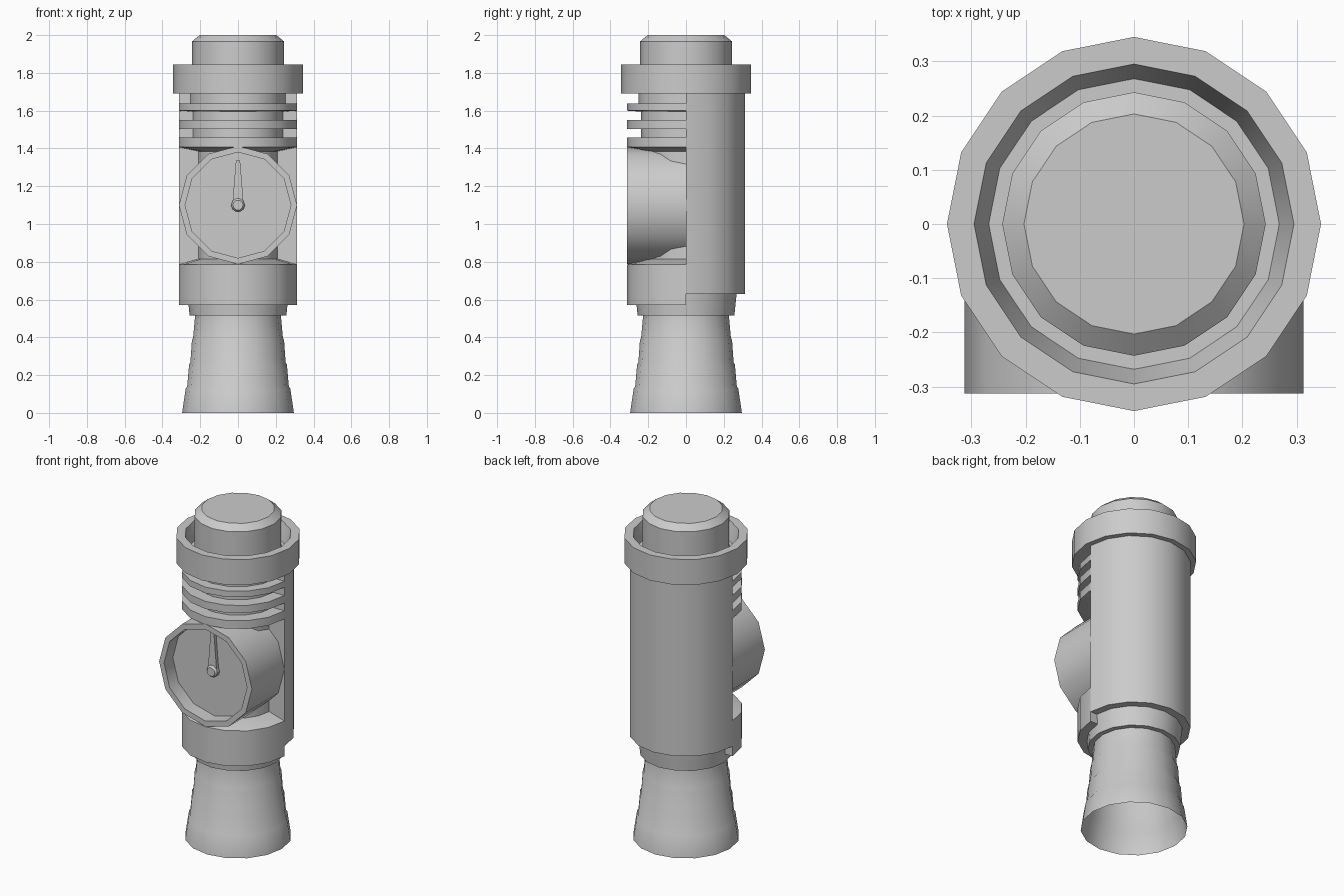
import bpy, bmesh, math
from mathutils import Matrix, Vector

cube = bpy.data.objects.get("Cube")
if cube:
    bpy.data.objects.remove(cube)

grey = bpy.data.materials.new("plain grey")
grey.use_nodes = True
grey.diffuse_color = (0.6, 0.6, 0.6, 1)
grey.node_tree.nodes["Principled BSDF"].inputs["Base Color"].default_value = (0.6, 0.6, 0.6, 1)


def finish(name, bm, matrix=None):
    """Clean the mesh, smooth shallow edges and link the object."""
    bmesh.ops.remove_doubles(bm, verts=bm.verts, dist=1e-5)
    bmesh.ops.recalc_face_normals(bm, faces=bm.faces)
    if matrix:
        bm.transform(matrix)
    for f in bm.faces:
        f.smooth = True
    for e in bm.edges:
        e.smooth = e.is_manifold and e.calc_face_angle(0) < math.radians(35)
    mesh = bpy.data.meshes.new(name)
    bm.to_mesh(mesh)
    bm.free()
    mesh.materials.append(grey)
    obj = bpy.data.objects.new(name, mesh)
    bpy.context.collection.objects.link(obj)
    return obj


def lathe(name, profile, sides=16, start=0, half=False, matrix=None):
    """Turn (radius, height) points about z; a half turn gets flat end caps."""
    bm = bmesh.new()
    steps = sides // 2 if half else sides
    rings = []
    for i in range(steps + 1):
        a = math.radians(start) + math.tau * i / sides
        rings.append([bm.verts.new((r * math.cos(a), r * math.sin(a), z))
                      for r, z in profile])
    for a, b in zip(rings, rings[1:]):
        for j in range(len(profile) - 1):
            quad = [a[j], b[j], b[j + 1], a[j + 1]]
            if profile[j][0] == 0:
                quad.pop(1)
            elif profile[j + 1][0] == 0:
                quad.pop(2)
            bm.faces.new(quad)
    if half:
        bm.faces.new(rings[0])
        bm.faces.new(rings[-1])
    return finish(name, bm, matrix)


# Hollow flared foot with shallow steps
lathe("stepped_foot", [(.296, 0), (.277, .128), (.269, .14), (.259, .256),
                       (.252, .268), (.244, .384), (.238, .396), (.227, .515)])
lathe("foot_collar", [(.227, .515), (.256, .515), (.268, .63)])

# Back half shell
lathe("back_shell", [(0, .63), (.313, .63), (.313, 1.69), (0, 1.69)], half=True)

# Front lower block and slim column behind the gauge
lathe("front_block", [(0, .57), (.313, .57), (.313, .785), (.21, .815), (0, .815)],
      start=180, half=True)
lathe("front_column", [(0, .8), (.21, .8), (.21, 1.4), (0, 1.4)], start=180, half=True)

# Cooling fins, front half only
fins = [(0, 1.385), (.21, 1.385)]
for bottom, top, core in ((1.407, 1.457, .238), (1.504, 1.55, .238), (1.6, 1.637, .252)):
    fins += [(.313, bottom), (.313, top), (core, top), (core, top + .045)]
fins[-1] = (.252, 1.69)
lathe("cooling_fins", fins + [(0, 1.69)], start=180, half=True)

# Top ring with recessed groove, and the button inside it
lathe("top_ring", [(0, 1.69), (.345, 1.69), (.345, 1.845), (.295, 1.845),
                   (.268, 1.75), (0, 1.75)])
lathe("top_button", [(.243, 1.74), (.243, 1.967), (.203, 2), (0, 2)])

# Round gauge facing the front, with hub and needle
face_front = Matrix.Translation((0, 0, 1.1)) @ Matrix.Rotation(math.pi / 2, 4, 'X')
lathe("gauge_body", [(0, 0), (.313, 0), (.313, .313), (.28, .313), (.28, .228), (0, .228)],
      sides=12, matrix=face_front)
lathe("gauge_hub", [(.036, .22), (.036, .25), (.027, .262), (0, .262)],
      sides=10, matrix=face_front)

bm = bmesh.new()
outline = [(-.03, 0), (.03, 0), (.011, .235), (-.011, .235)]
base = bm.faces.new([bm.verts.new((x, y, .226)) for x, y in outline])
front = bmesh.ops.extrude_face_region(bm, geom=[base])["geom"]
bmesh.ops.translate(bm, vec=Vector((0, 0, .022)),
                    verts=[g for g in front if isinstance(g, bmesh.types.BMVert)])
finish("gauge_needle", bm, face_front)
